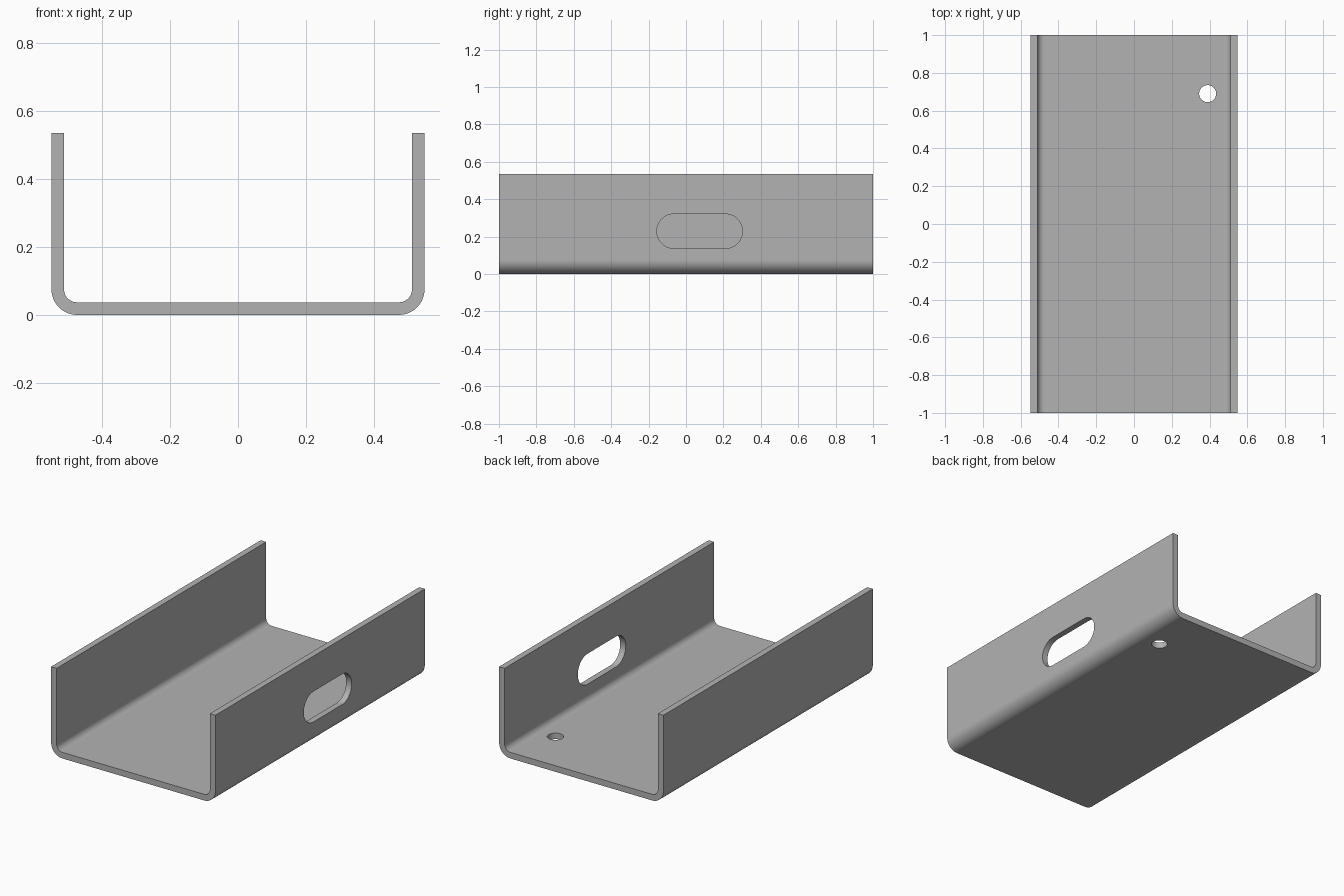
import bpy, bmesh, math
from mathutils import Matrix, Vector

cube = bpy.data.objects.get("Cube")
if cube:
    bpy.data.objects.remove(cube, do_unlink=True)

HALF_W, HEIGHT, HALF_L = 0.549, 0.535, 1.0
WALL, BEND = 0.037, 0.075
STEPS = 12

steel = bpy.data.materials.new("grey steel")
steel.use_nodes = True
GREY = (0.45, 0.45, 0.45, 1)
steel.diffuse_color = GREY
steel.node_tree.nodes["Principled BSDF"].inputs["Base Color"].default_value = GREY


def arc(cx, cy, r, start, end, steps=STEPS):
    angles = [math.radians(start + (end - start) * i / steps) for i in range(steps + 1)]
    return [(cx + r * math.cos(a), cy + r * math.sin(a)) for a in angles]


def prism(name, outline, depth, matrix):
    """Extrude a 2D outline symmetrically along its local z, then place it."""
    bm = bmesh.new()
    face = bm.faces.new([bm.verts.new((u, v, -depth / 2)) for u, v in outline])
    ext = bmesh.ops.extrude_face_region(bm, geom=[face])
    bmesh.ops.translate(bm, vec=(0, 0, depth),
                        verts=[g for g in ext["geom"] if isinstance(g, bmesh.types.BMVert)])
    bm.transform(matrix)
    bmesh.ops.recalc_face_normals(bm, faces=bm.faces)
    mesh = bpy.data.meshes.new(name)
    bm.to_mesh(mesh)
    bm.free()
    mesh.materials.append(steel)
    obj = bpy.data.objects.new(name, mesh)
    bpy.context.collection.objects.link(obj)
    return obj


# Bent sheet profile: outer half and inner half, mirrored across x
cx, inner = HALF_W - BEND, HALF_W - WALL
half = [(inner, HEIGHT), (HALF_W, HEIGHT)] + arc(cx, BEND, BEND, 0, -90)
half_inner = arc(cx, BEND, BEND - WALL, -90, 0)
outer_left = [(-x, z) for x, z in reversed(half)]
inner_left = [(-x, z) for x, z in reversed(half_inner)]
profile = half + outer_left + inner_left + half_inner
channel = prism("channel", profile, 2 * HALF_L, Matrix.Rotation(math.pi / 2, 4, "X"))

# Local axes u, v, depth mapped to y, z, x for cutters through the side walls
SIDE = Matrix(((0, 0, 1, 0), (1, 0, 0, 0), (0, 1, 0, 0), (0, 0, 0, 1)))


def place(x, y, z):
    return Matrix.Translation(Vector((x, y, z)))


# Bolt holes through both walls, a slot in the left wall, a hole in the floor
bolt = arc(0, 0, 0.055, 0, 360, 48)[:-1]
floor_hole = arc(0, 0, 0.045, 0, 360, 48)[:-1]
slot = arc(0.137, 0, 0.092, -90, 90, 24) + arc(-0.137, 0, 0.092, 90, 270, 24)
cutters = [prism("bolt_hole_cutter", bolt, 3, place(0, y, 0.307) @ SIDE)
           for y in (-0.857, 0.857)]
cutters.append(prism("slot_cutter", slot, 0.3, place(HALF_W, 0.073, 0.229) @ SIDE))
cutters.append(prism("floor_hole_cutter", floor_hole, 0.3, place(0.39, 0.69, 0)))

bpy.ops.object.select_all(action="DESELECT")
bpy.context.view_layer.objects.active = channel
channel.select_set(True)
for cutter in cutters:
    cutter.hide_render = True
    mod = channel.modifiers.new("cut", "BOOLEAN")
    mod.operation, mod.solver, mod.object = "DIFFERENCE", "EXACT", cutter
    bpy.ops.object.modifier_apply(modifier=mod.name)
    bpy.data.objects.remove(cutter, do_unlink=True)

# Smooth bends and hole walls, crisp edges, flat panels
bpy.ops.object.shade_smooth_by_angle(angle=math.radians(30))
weighted = channel.modifiers.new("flat panels", "WEIGHTED_NORMAL")
weighted.keep_sharp = True
